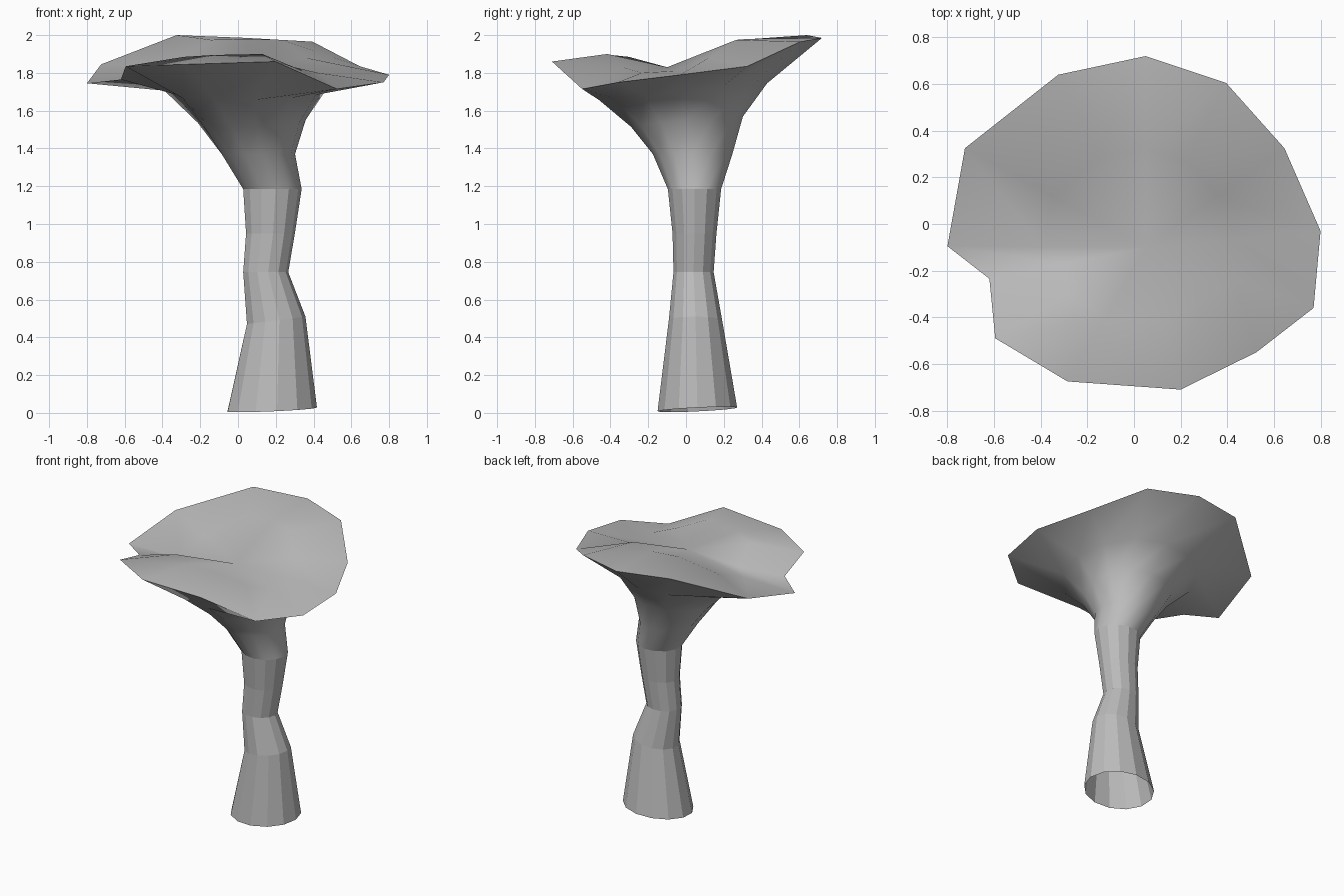
import bpy
import bmesh
from math import cos, sin, tau
from mathutils import Vector

SIDES = 13

if "Cube" in bpy.data.objects:
    bpy.data.objects.remove(bpy.data.objects["Cube"], do_unlink=True)

# One plain grey for every part
grey = bpy.data.materials.new("plain grey")
grey.use_nodes = True
colour = (0.5, 0.5, 0.5, 1.0)
grey.diffuse_color = colour
grey.node_tree.nodes["Principled BSDF"].inputs["Base Color"].default_value = colour


def oval(cx, cy, rx, ry, z, tilt_x=0.0, tilt_y=0.0, fold=1.0):
    """Tilted oval ring; fold pulls the crease point on the right side inward."""
    points = []
    for i in range(SIDES):
        c, s = cos(tau * i / SIDES), sin(tau * i / SIDES)
        pull = fold if i == 7 else 1.0
        points.append(Vector((cx + rx * c * pull, cy + ry * s * pull,
                              z + tilt_x * c + tilt_y * s)))
    return points


def loft(name, rings, smooth, tip=None):
    """Skin a stack of rings, optionally closing the last one to a point."""
    bm = bmesh.new()
    loops = [[bm.verts.new(p) for p in ring] for ring in rings]
    for low, high in zip(loops, loops[1:]):
        for i in range(SIDES):
            j = (i + 1) % SIDES
            bm.faces.new((low[i], low[j], high[j], high[i]))
    if tip is not None:
        centre = bm.verts.new(tip)
        last = loops[-1]
        for i in range(SIDES):
            bm.faces.new((last[i], last[(i + 1) % SIDES], centre))
    for face in bm.faces:
        face.smooth = smooth
    mesh = bpy.data.meshes.new(name)
    bm.to_mesh(mesh)
    bm.free()
    mesh.materials.append(grey)
    obj = bpy.data.objects.new(name, mesh)
    bpy.context.collection.objects.link(obj)
    return obj


# Crooked faceted stem, open at the foot
neck = oval(0.18, 0.045, 0.157, 0.142, 1.185)
stem_rings = [
    oval(0.178, 0.06, 0.24, 0.212, 0.018, 0.01, 0.01),
    oval(0.2, 0.05, 0.157, 0.142, 0.49, 0.02),
    oval(0.145, 0.04, 0.121, 0.107, 0.745),
    oval(0.17, 0.045, 0.131, 0.117, 0.95),
    neck,
]
loft("stem", stem_rings, smooth=False)

# Uneven rim of the cap, counter-clockwise from the left side
rim = [Vector(p) for p in (
    (0.8, -0.03, 1.79), (0.645, 0.325, 1.835), (0.395, 0.605, 1.965),
    (0.05, 0.72, 1.985), (-0.325, 0.64, 2.0), (-0.725, 0.325, 1.845),
    (-0.8, -0.095, 1.745), (-0.62, -0.235, 1.765), (-0.595, -0.49, 1.835),
    (-0.285, -0.675, 1.845), (0.2, -0.71, 1.86), (0.525, -0.55, 1.715),
    (0.77, -0.36, 1.75))]

# Smooth flaring underside
funnel_rings = [
    neck,
    oval(0.105, 0.035, 0.197, 0.212, 1.37),
    oval(0.068, 0.005, 0.29, 0.298, 1.54, 0.01, 0.027, fold=0.9),
    oval(0.03, -0.015, 0.432, 0.448, 1.7, 0.005, 0.045, fold=0.85),
    rim,
]
loft("cap_underside", funnel_rings, smooth=True)

# Upper surface: raised back, front ridge and a groove running in from the notch
hollow = Vector((0.05, -0.1, 1.83))
heights = (1.81, 1.88, 1.975, 1.98, 1.975, 1.84, 1.75,
           1.77, 1.885, 1.895, 1.9, 1.83, 1.8)
middle = []
for point, height in zip(rim, heights):
    inner = hollow.lerp(point, 0.52)
    inner.z = height
    middle.append(inner)
loft("cap_top", [rim, middle], smooth=True, tip=hollow)
